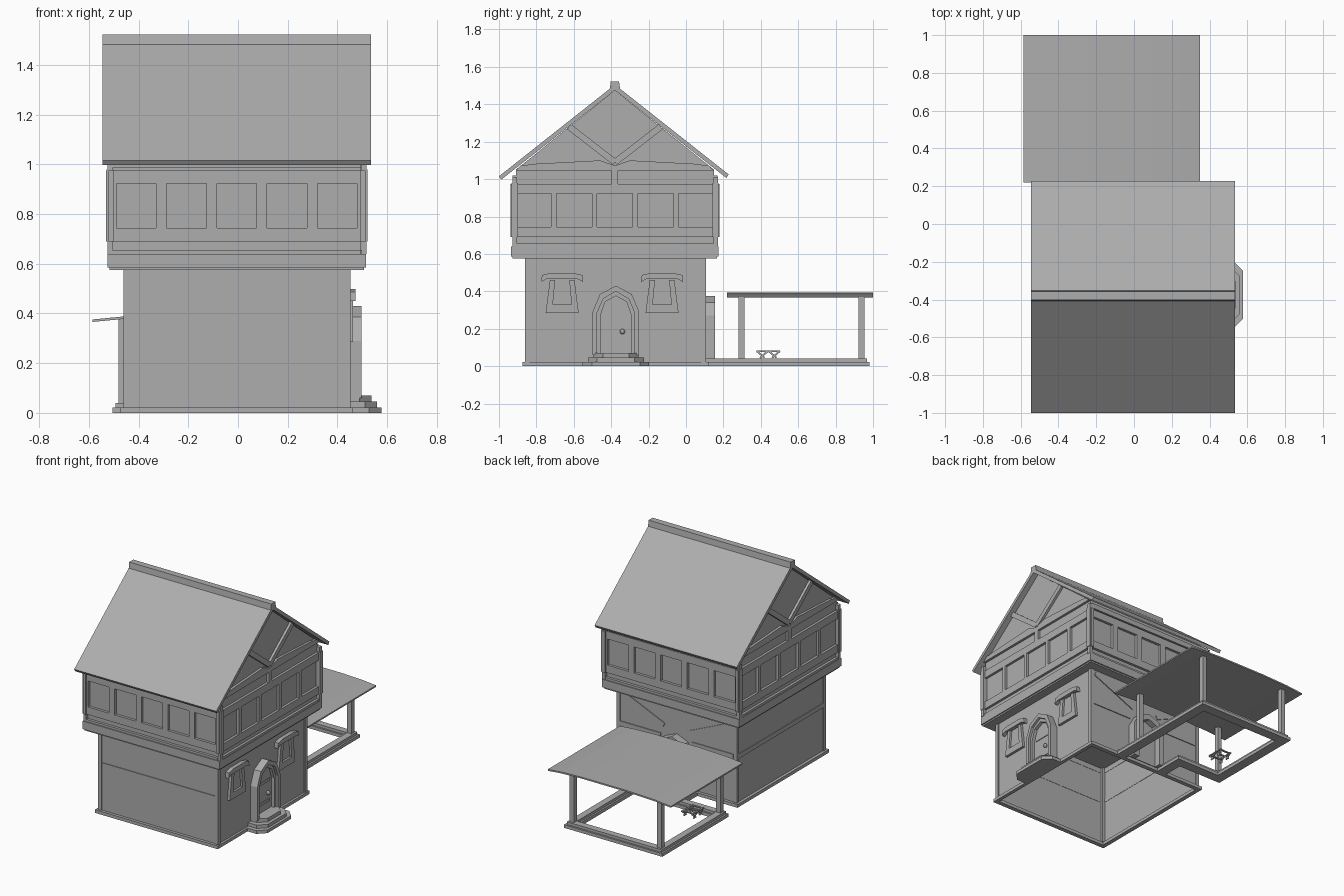
import bpy, bmesh, math
from mathutils import Vector

if "Cube" in bpy.data.objects:
    bpy.data.objects.remove(bpy.data.objects["Cube"])

CX, CY = -0.005, -0.38   # house centre
DY = -0.375              # side door centre

grey = bpy.data.materials.new("dark_grey")
grey.diffuse_color = (.42, .42, .42, 1)
grey.use_nodes = True
grey.node_tree.nodes["Principled BSDF"].inputs["Base Color"].default_value = grey.diffuse_color


def build(name, parts, skip_caps=False):
    """One object from prisms given as (axis, outline points, start, end)."""
    bm = bmesh.new()
    for axis, pts, a, b in parts:
        place = {'x': lambda p, d: (d, p[0], p[1]),
                 'y': lambda p, d: (p[0], d, p[1]),
                 'z': lambda p, d: (p[0], p[1], d)}[axis]
        lo = [bm.verts.new(place(p, a)) for p in pts]
        hi = [bm.verts.new(place(p, b)) for p in pts]
        n = len(pts)
        for i in range(n):
            j = (i + 1) % n
            bm.faces.new((lo[i], lo[j], hi[j], hi[i]))
        if not skip_caps:
            bm.faces.new(lo)
            bm.faces.new(hi)
    bmesh.ops.recalc_face_normals(bm, faces=bm.faces)
    me = bpy.data.meshes.new(name)
    bm.to_mesh(me)
    bm.free()
    me.materials.append(grey)
    ob = bpy.data.objects.new(name, me)
    bpy.context.collection.objects.link(ob)
    return ob


def rect(x0, x1, y0, y1):
    return [(x0, y0), (x1, y0), (x1, y1), (x0, y1)]


def box(x0, x1, y0, y1, z0, z1):
    return ('z', rect(x0, x1, y0, y1), z0, z1)


def bar(p, q, w):
    """Outline of a straight timber from p to q."""
    p, q = Vector(p), Vector(q)
    d = (q - p).normalized() * w / 2
    n = Vector((-d.y, d.x))
    return [tuple(p + n), tuple(q + n), tuple(q - n), tuple(p - n)]


def arch(c, w, z0, zs, zm, za):
    return [(c - w, z0), (c - w, zs), (c - .68 * w, zm), (c, za),
            (c + .68 * w, zm), (c + w, zs), (c + w, z0)]


# lower storey, open underneath
build("lower_walls", [box(-.455, .445, -.855, .10, 0, .58)], skip_caps=True)
build("plinth", [box(-.475, .46, -.875, -.845, 0, .022), box(-.475, .46, .09, .12, 0, .022),
                 box(-.475, -.445, -.845, .09, 0, .022), box(.435, .46, -.845, .09, 0, .022)])
timbers = [box(x, x + .025, y, y + .025, .02, .58) for x in (-.461, .427) for y in (-.861, .081)]
timbers += [box(-.43, .43, -.86, -.853, .32, .35), box(-.43, .43, -.86, -.853, .54, .58),
            box(-.46, -.453, -.84, .085, .32, .35), box(-.46, -.453, -.84, .085, .54, .58),
            box(-.43, -.12, .098, .106, .32, .35), box(.12, .43, .098, .106, .32, .35)]
for s in (-1, 1):
    timbers.append(('y', bar((CX + s * .10, .41), (CX + s * .42, .55), .03), .098, .106))
build("lower_timbers", timbers)

# jetty band with a small stepped underside
build("jetty", [box(-.525, .515, -.935, .175, .585, .64), box(-.517, .507, -.927, .167, .575, .585)])

# upper storey core with gable
gable = [(-.91, .62), (.15, .62), (.15, 1.05), (CY, 1.475), (-.91, 1.05)]
build("upper_walls", [('x', gable, -.505, .495)])

# upper storey timber frame on four sides
frame = []
rails = ((.64, .655), (.69, .743), (.922, .975))
for y0, y1 in ((-.928, -.905), (.145, .168)):
    for z0, z1 in rails + ((.985, 1.02),):
        frame.append(box(-.505, .495, y0, y1, z0, z1))
    for i in range(6):
        x = CX - .505 + i * .202
        frame.append(box(x - .021, x + .021, y0, y1, .69, .975))
for x0, x1 in ((-.522, -.50), (.49, .512)):
    for z0, z1 in rails:
        frame.append(box(x0, x1, -.91, .15, z0, z1))
    frame.append(('x', [(-.91, 1.045), (.15, 1.045), (.12, 1.075), (-.88, 1.075)], x0, x1))
    for i in range(6):
        y = CY - .545 + i * .218
        frame.append(box(x0, x1, y - .014, y + .014, .69, .975))
    frame.append(box(x0, x1, CY - .017, CY + .017, .97, 1.05))
    # gable braces
    for s in (-1, 1):
        frame.append(('x', bar((CY, 1.09), (CY + s * .245, 1.28), .034), x0, x1))
        frame.append(('x', [(CY, 1.072), (CY + s * .08, 1.10), (CY + s * .46, 1.08),
                            (CY + s * .47, 1.072)], x0, x1))
build("upper_frame", frame)
posts = []
for x in (-.53, .492):
    for y in (-.932, .142):
        posts.append(box(x, x + .03, y, y + .033, .69, .98))
        posts.append(box(x + .004, x + .026, y + .004, y + .029, .64, 1.012))
build("corner_posts", posts)

# roof slabs and ridge cap
build("roof", [('x', [(CY, 1.475), (CY, 1.505), (-1.0, 1.015), (-.988, .997)], -.545, .535),
               ('x', [(CY, 1.475), (CY, 1.505), (.228, 1.025), (.216, 1.006)], -.545, .535)])
build("ridge_cap", [('x', [(-.408, 1.48), (-.402, 1.523), (-.358, 1.523), (-.352, 1.48),
                           (CY, 1.50)], -.545, .535)])

# side door: frame, leaf, straps, knob, steps
outer = arch(DY, .125, .06, .29, .385, .43)
mid = arch(DY, .10, .06, .285, .36, .40)
inner = arch(DY, .083, .06, .27, .345, .375)
build("door_frame", [('x', outer + mid[::-1], .44, .497), ('x', mid + inner[::-1], .44, .48)])
build("door", [('x', inner, .44, .458)])
build("door_straps", [box(.455, .463, DY - .07, DY + .06, z, z + .018) for z in (.12, .26)])
bpy.ops.mesh.primitive_uv_sphere_add(segments=10, ring_count=6, radius=.014, location=(.468, -.34, .185))
knob = bpy.context.object
knob.name = "door_knob"
knob.data.materials.append(grey)


def step(x1, h, z0, z1):
    c = .05
    return ('z', [(.44, DY - h), (x1 - c, DY - h), (x1, DY - h + c), (x1, DY + h - c),
                  (x1 - c, DY + h), (.44, DY + h)], z0, z1)


build("door_steps", [step(.577, .178, 0, .022), step(.56, .15, .022, .045), step(.538, .12, .045, .07)])

# side windows: tapered surround, drooping lintel, pane
for n, c in enumerate((-.662, -.128)):
    surround = [(c - .088, .285), (c + .088, .285), (c + .066, .46), (c + .038, .46),
                (c + .05, .33), (c - .05, .33), (c - .038, .46), (c - .066, .46)]
    lintel = [(c - .112, .45), (c - .085, .465), (c + .085, .465), (c + .112, .45),
              (c + .108, .487), (c + .06, .498), (c - .06, .498), (c - .108, .487)]
    build(f"window_{n + 1}", [('x', surround, .44, .463), ('x', lintel, .44, .472),
                              ('x', rect(c - .05, c + .05, .33, .46), .44, .449)])

# back door
outer = arch(0, .125, .03, .27, .34, .375)
inner = arch(0, .085, .03, .25, .31, .335)
build("back_door_frame", [('y', outer + inner[::-1], .095, .155)])
build("back_door", [('y', inner, .095, .112)])

# patio kerb: two stacked layers around an open centre
kerb = []
for o, z0, z1 in ((0, 0, .022), (.012, .022, .04)):
    w = .07 - o
    kerb += [box(-.505 + o, .24 - o, .91 + o, .98 - o, z0, z1),
             box(-.505 + o, -.505 + w, .26 + o, .911 + o, z0, z1),
             box(.24 - w, .24 - o, .10, .911 + o, z0, z1),
             box(-.505 + w, -.10 - o, .26 + o, .26 + w, z0, z1),
             box(-.17 + o, -.10 - o, .10, .261 + o, z0, z1)]
build("patio_kerb", kerb)

# canopy posts and drooping canopy sheet
build("canopy_posts", [box(x - .016, x + .016, y - .016, y + .016, .03, .383)
                       for x in (-.465, .2) for y in (.298, .938)])
top = [(-.585, .376), (-.46, .388), (-.25, .395), (.1, .395), (.25, .389), (.35, .38)]
build("canopy", [('y', top + [(x, z - .01) for x, z in top[::-1]], .22, 1.0)])

# little stool with crossed legs
sx, sy = -.36, .44
stool = [box(sx - .045, sx + .045, y - .006, y + .006, .077, .084) for y in (.39, .44, .49)]
stool += [box(x - .005, x + .005, .378, .502, .076, .083) for x in (sx - .04, sx + .04)]
for x in (sx - .04, sx + .032):
    for c in (.408, .472):
        for s in (-1, 1):
            stool.append(('x', bar((c - s * .012, .045), (c + s * .03, .08), .009), x, x + .008))
build("stool", stool)
